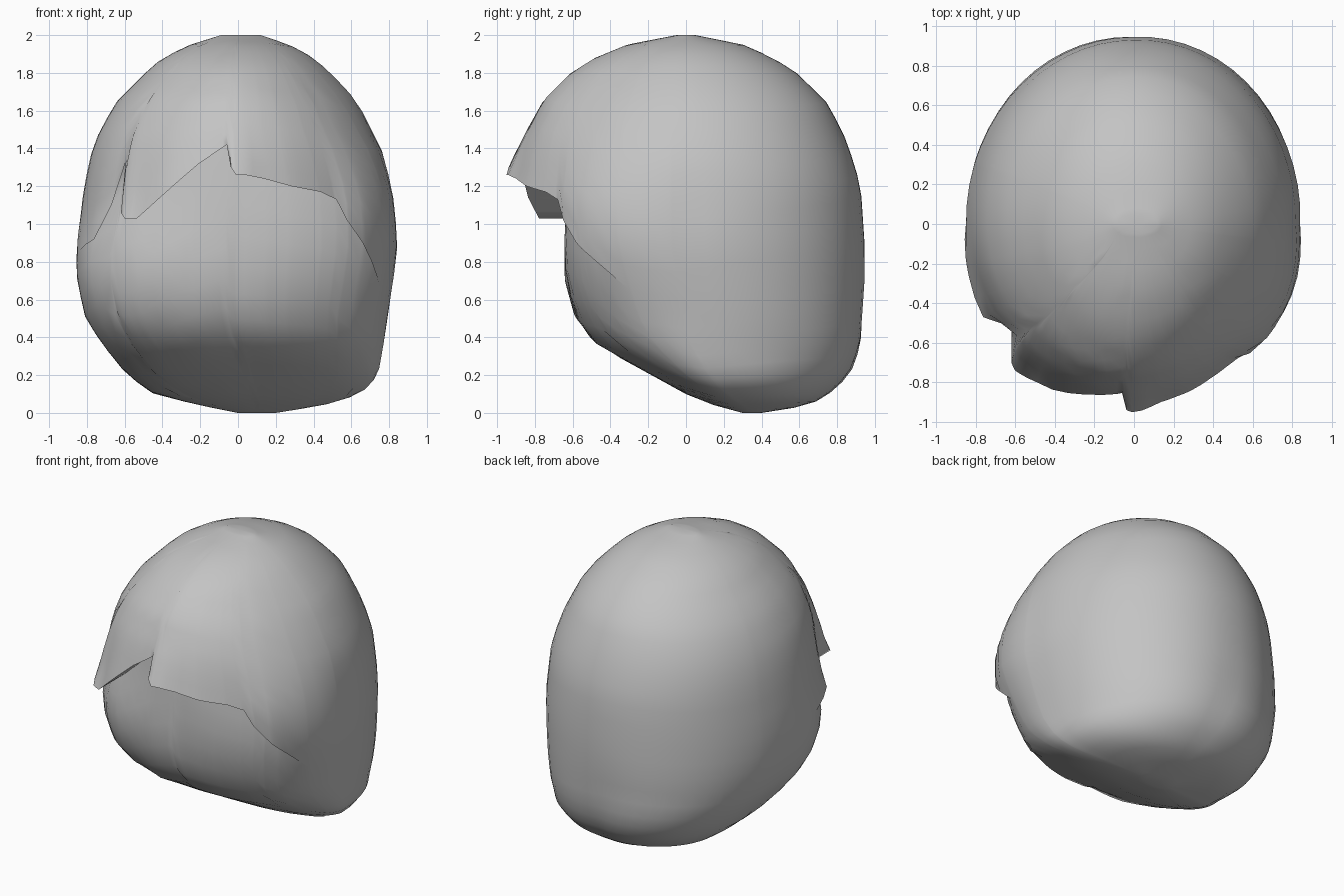
import bpy, bmesh, math

if "Cube" in bpy.data.objects:
    bpy.data.objects.remove(bpy.data.objects["Cube"])

# Horizontal sections: z, centre y, left, right, back, hair front, face front
SECTIONS = [
    (0.00, .35, .00, .20, .40, -.30, -.30), (0.04, .31, .20, .45, .65, -.15, -.15),
    (0.10, .23, .44, .65, .75, .00, .00), (0.20, .15, .58, .74, .86, .20, .18),
    (0.36, .08, .71, .77, .92, .50, .47), (0.50, .05, .80, .79, .93, .66, .58),
    (0.70, .02, .845, .82, .945, .75, .635), (0.90, .00, .85, .84, .945, .83, .64),
    (1.20, .00, .815, .81, .925, .84, .62), (1.38, .00, .775, .765, .87, .84, .60),
    (1.50, .00, .73, .705, .825, .825, .58), (1.65, .00, .64, .63, .74, .76, .50),
    (1.80, .00, .49, .49, .585, .61, .40), (1.88, .00, .40, .40, .46, .48, .30),
    (1.95, .00, .25, .27, .30, .31, .20), (2.00, .00, .09, .12, .05, .05, .05),
]
# Fullness on the diagonals: z, front right, front left, back right, back left
DIAGONAL = [
    (0.0, .03, .04, .00, .08), (0.2, .03, .06, .00, .08), (0.36, .02, .07, .02, .06),
    (0.5, .01, .07, .035, .02), (0.8, .05, .07, .02, .00), (1.1, .07, .00, .015, .00),
    (1.4, .00, .00, .01, .00), (1.7, -.06, .00, .01, -.01), (2.0, -.03, 0, 0, 0),
]
# Lower edge of the hair: degrees from the front, height, forward flare
HAIRLINE = [
    (-180, .80, 0), (-110, .75, 0), (-75, .85, 0), (-60, .92, .04), (-54, 1.10, .01),
    (-49, 1.33, .01), (-47.5, 1.06, .13), (-45, 1.03, .14), (-39, 1.03, .12),
    (-30, 1.14, .11), (-15, 1.32, .05), (-4, 1.42, .02), (-2.5, 1.30, .10),
    (-.5, 1.26, .11), (3, 1.26, .10), (10, 1.24, .06), (20, 1.20, .03), (31, 1.17, -.01),
    (37, 1.13, -.03), (41, 1.02, -.02), (50, .87, 0), (65, .65, 0), (85, .60, 0),
    (120, .70, 0), (180, .80, 0),
]


def lookup(table, v):
    for a, b in zip(table, table[1:]):
        if v <= b[0]:
            t = max(0, (v - a[0]) / (b[0] - a[0]))
            return [p + (q - p) * t for p, q in zip(a, b)]
    return list(table[-1])


def point(deg, z, hair, flare=0):
    _, cy, left, right, back, hair_f, face_f = lookup(SECTIONS, z)
    a = math.radians(deg)
    c, s = math.cos(a), math.sin(a)
    quadrant = 1 + (s < 0) + 2 * (c < 0)
    k = 1 + abs(math.sin(2 * a)) * lookup(DIAGONAL, z)[quadrant]
    if c < 0:
        depth = (back - cy) * c
    else:
        depth = (hair_f + cy) * c
        if not hair:
            depth = min(depth, (face_f + cy) * c ** 0.8)
    x = (right - left) / 2 + (left + right) / 2 * s * k
    return (x, cy - depth * k - flare, z)


def column(deg):
    _, edge, flare = lookup(HAIRLINE, deg)
    reach = max(0.12, 1.57 - edge)
    pts = []
    for i in range(17):                      # hair, crown to fringe
        z = 2 - (2 - edge) * (1 - math.cos(i / 16 * math.pi / 2))
        fade = max(0, 1 - (z - edge) / reach) ** 1.3
        pts.append(point(deg, z, True, flare * fade))
    for i in range(13):                      # face, under the fringe to the base
        z = edge * (1 - math.sin(i / 12 * math.pi / 2))
        pts.append(point(deg, z, False))
    return pts


# Head with overhanging hair, one continuous skin
angles = sorted({float(a) for a in range(-180, 180, 6)} | {float(h[0]) for h in HAIRLINE[:-1]})
bm = bmesh.new()
cols = [[bm.verts.new(p) for p in column(a)] for a in angles]
top = bm.verts.new((0.02, 0, 2))
base = bm.verts.new((.1, .37, 0))
for k, c in enumerate(cols):
    d = cols[(k + 1) % len(cols)]
    for i in range(len(c) - 1):
        bm.faces.new((c[i], c[i + 1], d[i + 1], d[i]))
    bm.faces.new((top, c[0], d[0]))
    bm.faces.new((base, d[-1], c[-1]))
bmesh.ops.remove_doubles(bm, verts=bm.verts, dist=0.0005)
bmesh.ops.recalc_face_normals(bm, faces=bm.faces)
mesh = bpy.data.meshes.new("head_with_hair")
bm.to_mesh(mesh)
bm.free()
head = bpy.data.objects.new("head_with_hair", mesh)
bpy.context.collection.objects.link(head)

grey = bpy.data.materials.new("plain grey")
grey.diffuse_color = (0.55, 0.55, 0.55, 1)
grey.use_nodes = True
grey.node_tree.nodes["Principled BSDF"].inputs["Base Color"].default_value = grey.diffuse_color
mesh.materials.append(grey)

bpy.context.view_layer.objects.active = head
head.select_set(True)
bpy.ops.object.shade_smooth_by_angle(angle=math.radians(60))
